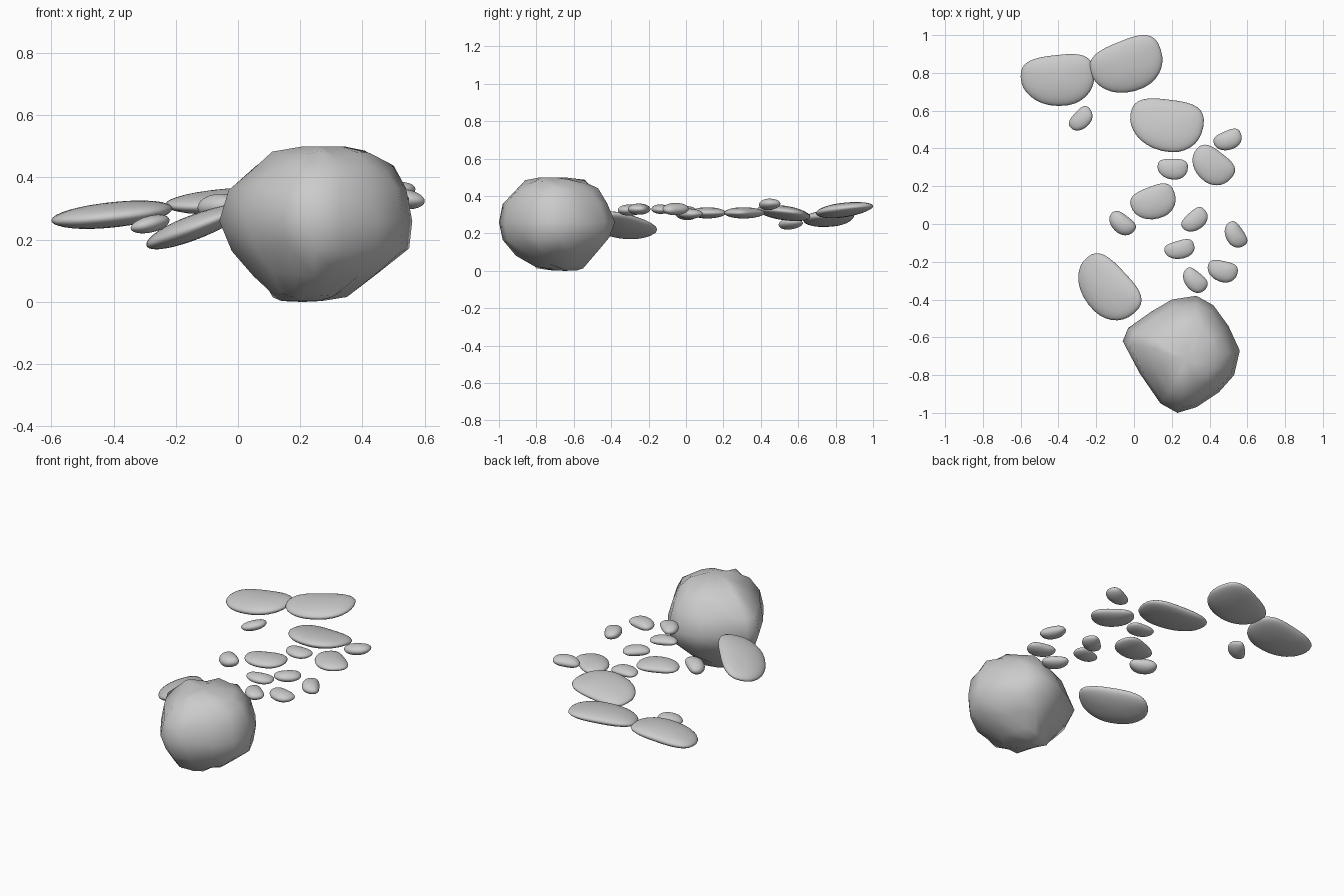
import bpy, bmesh, math
from mathutils import Vector

if "Cube" in bpy.data.objects:
    bpy.data.objects.remove(bpy.data.objects["Cube"])


def finish(bm, name, angle=180):
    bmesh.ops.recalc_face_normals(bm, faces=bm.faces)
    me = bpy.data.meshes.new(name)
    bm.to_mesh(me)
    bm.free()
    for p in me.polygons:
        p.use_smooth = True
    ob = bpy.data.objects.new(name, me)
    bpy.context.collection.objects.link(ob)
    return ob


def spow(v, e):
    return math.copysign(abs(v) ** e, v)


def stone(name, box, rot, aspect, z, thick, sx=0.0, sy=0.0, bend=0.14):
    """Flattened bean-shaped stone fitted to a plan box, tilted by slopes sx, sy."""
    x0, x1, y0, y1 = box
    bm = bmesh.new()
    bmesh.ops.create_uvsphere(bm, u_segments=32, v_segments=16, radius=1)
    c, s = math.cos(math.radians(rot)), math.sin(math.radians(rot))
    for v in bm.verts:
        r = math.hypot(v.co.x, v.co.y)
        a = math.atan2(v.co.y, v.co.x)
        px = r * spow(math.cos(a), 0.84)
        py = r * spow(math.sin(a), 0.84) * (1 + 0.08 * px)
        py = (py + bend * px * px * 1.5) * aspect
        v.co = Vector((px * c - py * s, px * s + py * c, v.co.z))
    lo = [min(v.co[i] for v in bm.verts) for i in (0, 1)]
    hi = [max(v.co[i] for v in bm.verts) for i in (0, 1)]
    cx, cy = (x0 + x1) / 2, (y0 + y1) / 2
    for v in bm.verts:
        x = x0 + (v.co.x - lo[0]) / (hi[0] - lo[0]) * (x1 - x0)
        y = y0 + (v.co.y - lo[1]) / (hi[1] - lo[1]) * (y1 - y0)
        v.co = Vector((x, y, z + v.co.z * thick / 2 + sx * (x - cx) + sy * (y - cy)))
    finish(bm, name)


# boulder: plan outline lofted through shrinking levels
outline = [(-.06, -.62), (-.03, -.55), (.09, -.465), (.2, -.4), (.33, -.38), (.42, -.43),
           (.5, -.54), (.56, -.67), (.53, -.8), (.45, -.89), (.33, -.97), (.23, -1.0),
           (.14, -.95), (.03, -.79)]
levels = [(0.003, .14, .27, -.72, -.58), (.025, .10, .35, -.82, -.55), (.09, .05, .46, -.91, -.48),
          (.17, -.02, .55, -.98, -.41), (.26, -.06, .56, -1.0, -.38), (.36, -.03, .54, -.98, -.42),
          (.43, .04, .50, -.92, -.47), (.475, .11, .44, -.86, -.53), (.5, .21, .34, -.78, -.65)]
bm = bmesh.new()
rings = []
for k, (z, x0, x1, y0, y1) in enumerate(levels):
    ring = []
    for i, (px, py) in enumerate(outline):
        u, w = (px + .06) / .62, (py + 1) / .62
        bump = 0.012 * math.sin(i * 2.3 + k * 1.9) if 0 < k < 8 and k != 4 else 0
        ring.append(bm.verts.new((x0 + u * (x1 - x0), y0 + w * (y1 - y0), z + bump)))
    rings.append(ring)
n = len(outline)
for a, b in zip(rings, rings[1:]):
    for i in range(n):
        bm.faces.new((a[i], a[(i + 1) % n], b[(i + 1) % n], b[i]))
for ring, z in ((rings[0], 0.0), (rings[-1], 0.5)):
    mid = sum((v.co for v in ring), Vector()) / n
    tip = bm.verts.new((mid.x, mid.y, z))
    for i in range(n):
        bm.faces.new((ring[i], ring[(i + 1) % n], tip))
finish(bm, "boulder")

# large flat stones
stone("flat_stone_back_left", (-.60, -.21, .625, .90), 3, .68, .28, .08, .10, .06)
stone("flat_stone_back_right", (-.235, .15, .695, 1.0), 18, .68, .325, .075, .06, .10)
stone("flat_stone_middle", (-.02, .37, .38, .665), -10, .68, .31, .075, .05, -.12)
stone("flat_stone_front_left", (-.295, .04, -.51, -.155), -50, .66, .245, .085, .36, .0)

# medium flat stones
stone("medium_stone_right", (.31, .535, .205, .42), -42, .72, .31, .06)
stone("medium_stone_centre", (-.02, .22, .025, .215), 18, .72, .31, .06)

# small pebbles: plan box, rotation, height, thickness, slopes
pebbles = [((.42, .57, .39, .505), 20, .355, .06, .1), ((.48, .60, -.125, .015), -60, .33, .065, -.1),
           ((.25, .39, -.04, .09), 40, .305, .055, 0), ((.16, .32, -.185, -.08), 15, .33, .05, -.05),
           ((.26, .39, -.365, -.23), -40, .325, .06, 0), ((.39, .55, -.31, -.19), -15, .33, .06, 0),
           ((-.13, .01, -.06, .07), -42, .31, .075, .1), ((.125, .285, .235, .345), -4, .315, .05, 0),
           ((-.345, -.22, .495, .625), 42, .25, .055, .2)]
for i, (box, rot, z, t, sx) in enumerate(pebbles):
    stone(f"pebble_{i + 1}", box, rot, .66, z, t, sx)
